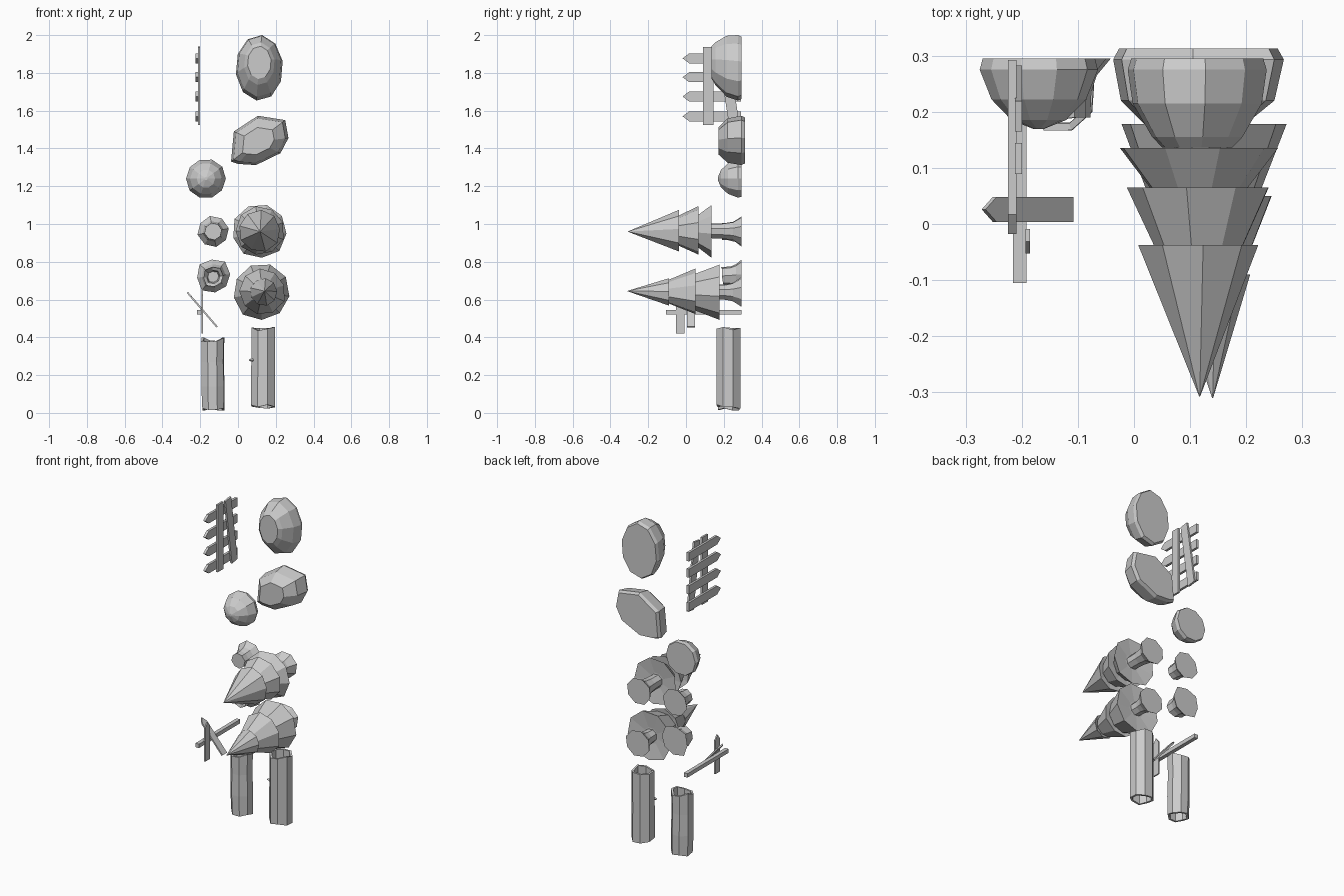
import bpy, bmesh, math, random
from mathutils import Vector, Matrix

if "Cube" in bpy.data.objects:
    bpy.data.objects.remove(bpy.data.objects["Cube"])

random.seed(4)
GROUND = 0.295  # props lie on their backs: their "up" is -y


def finish(name, bm):
    bmesh.ops.recalc_face_normals(bm, faces=bm.faces)
    me = bpy.data.meshes.new(name)
    bm.to_mesh(me)
    bm.free()
    ob = bpy.data.objects.new(name, me)
    bpy.context.collection.objects.link(ob)
    return ob


def loft(bm, rings, caps=True, closed=False):
    """Skin a list of rings, each a list of points."""
    vs = [[bm.verts.new(p) for p in r] for r in rings]
    n = len(vs[0])
    pairs = list(zip(vs, vs[1:])) + ([(vs[-1], vs[0])] if closed else [])
    for a, b in pairs:
        for i in range(n):
            j = (i + 1) % n
            bm.faces.new((a[i], a[j], b[j], b[i]))
    if caps and not closed:
        bm.faces.new(vs[0])
        bm.faces.new(vs[-1])


def shape(n, jitter=0.0, phase=0.0):
    """Unit polygon with slightly uneven radii."""
    pts = []
    for i in range(n):
        a = 2 * math.pi * i / n + phase
        k = 1 + random.uniform(-jitter, jitter)
        pts.append((k * math.cos(a), k * math.sin(a)))
    return pts


def ring_y(sh, cx, cz, y, rx, rz=None, jit=0.0):
    rz = rx if rz is None else rz
    return [(cx + rx * a, y + random.uniform(-jit, jit), cz + rz * b) for a, b in sh]


# Rocks: flat-bottomed domes
def rock(name, sh, cx, cz, rx, rz, profile, top=(0, 0)):
    bm = bmesh.new()
    rings = []
    for y, k, t in profile:
        rings.append(ring_y(sh, cx + top[0] * t, cz + top[1] * t, y, rx * k, rz * k))
    loft(bm, rings)
    finish(name, bm)


rock("tall_rock", shape(10, 0.015, 0.2), 0.113, 1.828, 0.127, 0.174,
     [(0.295, 0.95, 0), (0.275, 1.0, 0), (0.215, 0.93, 0.3), (0.155, 0.65, 0.8), (0.136, 0.5, 1)],
     (0, 0.027))

outline = [(-0.037, 1.33), (-0.022, 1.49), (0.105, 1.573), (0.25, 1.55),
           (0.267, 1.455), (0.225, 1.375), (0.095, 1.312), (0.0, 1.318)]
rock("angular_rock", [(x - 0.11, z - 1.44) for x, z in outline], 0.11, 1.44, 1, 1,
     [(0.313, 0.93, 0), (0.293, 1.0, 0), (0.22, 0.9, 0.2), (0.172, 0.55, 1)], (-0.005, -0.002))

rock("round_rock", shape(10, 0.015), -0.17, 1.24, 0.106, 0.106,
     [(0.295, 0.95, 0), (0.275, 1.0, 0), (0.222, 0.8, 0), (0.185, 0.46, 0), (0.169, 0.08, 0)])


# Conifers: stacked tiers over a flared trunk
def tree(name, cx, cz, tip, tiers, n=9):
    bm = bmesh.new()
    phase = random.random()
    for k, (y0, r0, y1, r1, dx) in enumerate(tiers):
        sh = shape(n, 0.03, phase + 0.25 * k)
        ax, az = tip if r0 < 0.01 else (cx + dx, cz)
        loft(bm, [ring_y(sh, ax, az, y0, r0),
                  ring_y(sh, cx + dx, cz, y1, r1),
                  ring_y(sh, cx + dx, cz, y1 - 0.012, 0.05)])
    finish(name + "_foliage", bm)
    bm = bmesh.new()
    sh = shape(8, 0.03, 0.3)
    y = tiers[-1][2]
    loft(bm, [ring_y(sh, cx, cz, yy, r) for yy, r in
              ((y - 0.03, 0.04), ((y + 0.25) / 2, 0.043), (0.25, 0.052), (GROUND, 0.082))])
    finish(name + "_trunk", bm)


tree("tree_a", 0.115, 0.963, (0.117, 0.96),
     [(-0.307, 0.001, -0.037, 0.11, 0), (-0.037, 0.082, 0.065, 0.13, 0.002),
      (0.065, 0.09, 0.135, 0.145, 0)])
tree("tree_b", 0.122, 0.64, (0.14, 0.645),
     [(-0.31, 0.001, -0.09, 0.072, 0.014), (-0.09, 0.064, 0.05, 0.122, 0.008),
      (0.05, 0.1, 0.178, 0.15, 0)])

# Stumps: one sawn flat, one broken and hollow
bm = bmesh.new()
sh = shape(8, 0.03, 0.2)
loft(bm, [ring_y(sh, -0.132, 0.96, y, r) for y, r in
          ((GROUND, 0.083), (0.262, 0.056), (0.225, 0.047), (0.19, 0.046))])
finish("cut_stump", bm)

bm = bmesh.new()
sh = shape(8, 0.07, 0.1)
loft(bm, [ring_y(sh, -0.13, 0.725, GROUND, 0.092), ring_y(sh, -0.13, 0.725, 0.265, 0.066),
          ring_y(sh, -0.13, 0.722, 0.235, 0.056),
          ring_y(sh, -0.131, 0.72, 0.2, 0.055, jit=0.016),
          ring_y(sh, -0.131, 0.72, 0.205, 0.037, jit=0.012),
          ring_y(sh, -0.131, 0.72, 0.24, 0.03)])
finish("broken_stump", bm)


# Hollow logs lying along z
def log(name, cx, cy, r, zs, n, ragged, wobble, wall=0.013):
    bm = bmesh.new()
    sh = shape(n, 0.03, 0.35)
    rings = []
    ends = [[random.uniform(-ragged, ragged) for _ in range(n)] for _ in range(2)]
    for k, z in enumerate(zs):
        off = ends[0] if k == 0 else ends[1] if k == len(zs) - 1 else [0] * n
        dx, rr = random.uniform(-wobble, wobble), r - random.uniform(0, wobble)
        rings.append([(cx + dx + rr * a, cy + rr * b, z + o) for (a, b), o in zip(sh, off)])
    inner = []
    for ring in (rings[-1], rings[0]):
        mx = sum(p[0] for p in ring) / n
        s = 1 - wall / r
        inner.append([(mx + (p[0] - mx) * s, cy + (p[1] - cy) * s, p[2]) for p in ring])
    loft(bm, rings + inner, closed=True)
    return finish(name, bm)


log("rough_log", -0.132, 0.226, 0.065, (0.02, 0.14, 0.27, 0.388), 8, 0.012, 0.004)
log("straight_log", 0.133, 0.226, 0.068, (0.032, 0.25, 0.447), 8, 0.012, 0.001)

# Small twig stub on the straight log
bm = bmesh.new()
bmesh.ops.create_cone(bm, cap_ends=True, segments=4, radius1=0.014, radius2=0.003, depth=0.022,
                      matrix=Matrix.Translation((0.07, 0.2, 0.28)) @
                      Matrix.Rotation(-math.pi / 2, 4, 'Y'))
finish("twig_stub", bm)


# Planks: optional pointed end, extruded through their thickness
def plank(name, start, end, width_dir, width, thick, point=0.0):
    s, e = Vector(start), Vector(end)
    d = (e - s).normalized()
    w = Vector(width_dir).normalized() * width / 2
    t = d.cross(w).normalized() * thick / 2
    prof = [s - w, s + w, e + w - d * point, e - w - d * point]
    if point:
        prof.insert(3, e)
    bm = bmesh.new()
    loft(bm, [[p - t for p in prof], [p + t for p in prof]])
    finish(name, bm)


# Fence: four pickets, one straight rail and one slipped rail
for i, z in enumerate((1.57, 1.675, 1.777, 1.877)):
    plank(f"fence_picket_{i + 1}", (-0.217, 0.292, z), (-0.217, -0.018, z), (0, 0, 1),
          0.053, 0.015, 0.035)
plank("fence_rail", (-0.206, 0.117, 1.525), (-0.206, 0.117, 1.938), (0, 1, 0), 0.055, 0.012)
plank("fence_rail_slipped", (-0.206, 0.255, 1.53), (-0.206, 0.192, 1.935), (0, 1, 0.155), 0.055, 0.012)

# Signpost with two arrow boards
plank("sign_post", (-0.204, GROUND, 0.533), (-0.204, -0.105, 0.533), (0, 0, 1), 0.024, 0.024)
plank("sign_board_upper", (-0.189, -0.031, 0.42), (-0.189, -0.031, 0.655), (0, 1, 0), 0.044, 0.008, 0.03)
plank("sign_board_lower", (-0.111, 0.026, 0.455), (-0.268, 0.026, 0.638), (0, 1, 0), 0.044, 0.009, 0.03)
